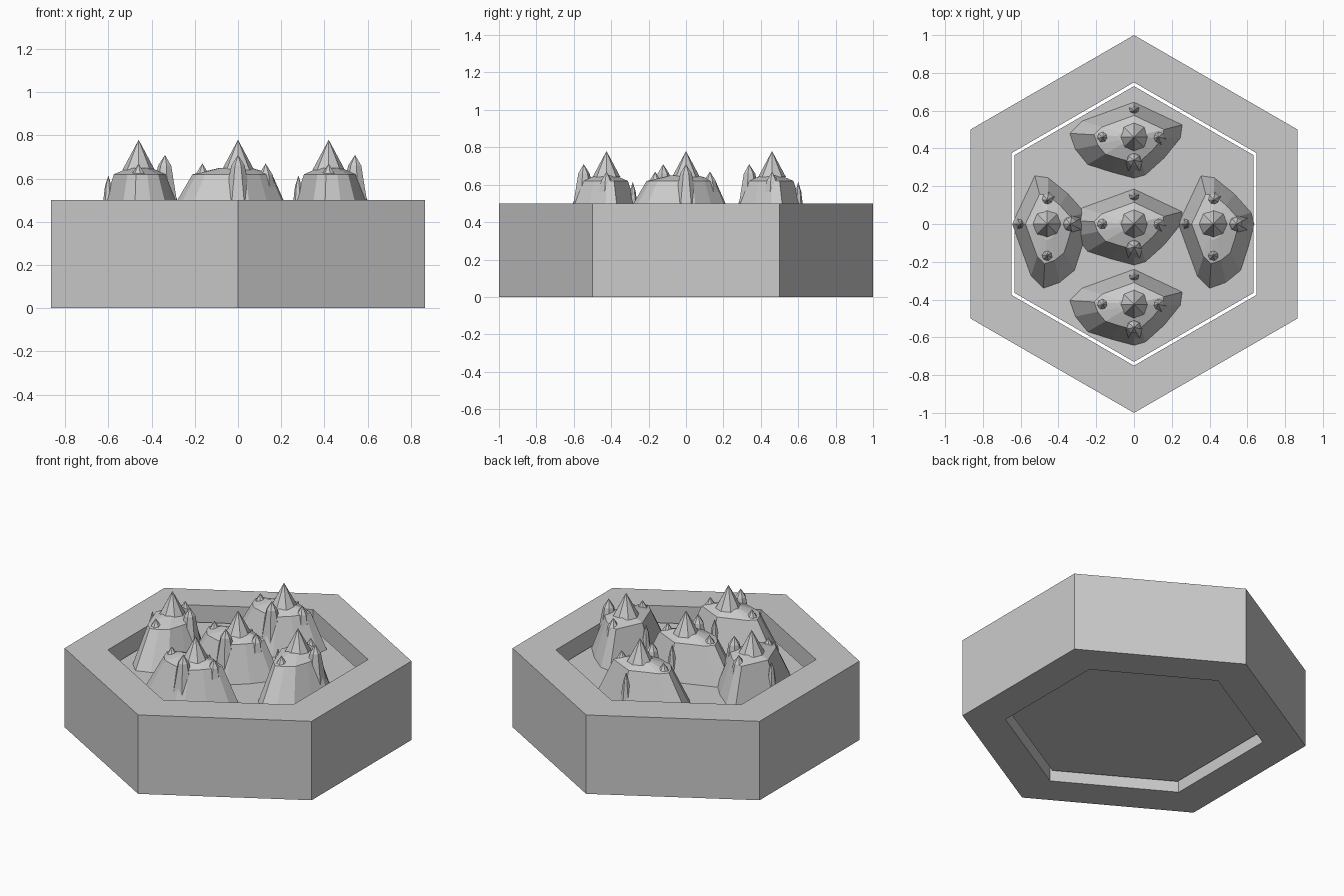
import bpy, bmesh, math
from mathutils import Matrix, Vector

cube = bpy.data.objects.get("Cube")
if cube:
    bpy.data.objects.remove(cube, do_unlink=True)

stone = bpy.data.materials.new("grey_stone")
stone.use_nodes = True
stone.diffuse_color = (0.6, 0.6, 0.6, 1)
stone.node_tree.nodes["Principled BSDF"].inputs["Base Color"].default_value = (0.6, 0.6, 0.6, 1)

FLOOR = 0.4


def circle(radius, sides, z, cx=0, cy=0):
    """Ring of points with one corner towards +y."""
    step = 2 * math.pi / sides
    return [Vector((cx + radius * math.cos(math.pi / 2 + i * step),
                    cy + radius * math.sin(math.pi / 2 + i * step), z)) for i in range(sides)]


def loft(bm, rings, loop=False, apex=None):
    """Skin stacked rings; close the ends, loop back to the start or meet at an apex."""
    loops = [[bm.verts.new(p) for p in ring] for ring in rings]
    n = len(loops[0])
    pairs = list(zip(loops, loops[1:]))
    if loop:
        pairs.append((loops[-1], loops[0]))
    for a, b in pairs:
        for i in range(n):
            j = (i + 1) % n
            bm.faces.new((a[i], a[j], b[j], b[i]))
    if loop:
        return
    bm.faces.new(loops[0][::-1])
    if apex is None:
        bm.faces.new(loops[-1])
    else:
        tip = bm.verts.new(apex)
        for i in range(n):
            bm.faces.new((loops[-1][i], loops[-1][(i + 1) % n], tip))


def finish(name, bm):
    bmesh.ops.recalc_face_normals(bm, faces=bm.faces)
    mesh = bpy.data.meshes.new(name)
    bm.to_mesh(mesh)
    bm.free()
    mesh.materials.append(stone)
    obj = bpy.data.objects.new(name, mesh)
    bpy.context.collection.objects.link(obj)
    return obj


# Hexagonal frame with a through opening
bm = bmesh.new()
loft(bm, [circle(1, 6, 0), circle(1, 6, 0.5), circle(0.75, 6, 0.5), circle(0.75, 6, 0)], loop=True)
finish("hex_frame", bm)

# Loose floor plate inside the frame
bm = bmesh.new()
loft(bm, [circle(0.73, 6, 0.06), circle(0.73, 6, FLOOR)])
finish("floor_plate", bm)

# Mountain: faceted body, main peak and four side spires
OUTLINE = [(-0.34, 0.02), (-0.31, -0.065), (-0.245, -0.145), (-0.12, -0.185), (0, -0.217),
           (0.06, -0.2), (0.16, -0.11), (0.245, -0.005), (0.255, 0.065), (0, 0.185), (-0.275, 0.085)]
SPIRES = [(-0.165, 0, 0.67), (0.128, 0, 0.67), (0, -0.122, 0.71), (0, 0.14, 0.615)]


def mountain_mesh():
    bm = bmesh.new()
    levels = [(1, FLOOR), (0.62, 0.62), (0.25, 0.65)]
    loft(bm, [[Vector((x * s, y * s, z)) for x, y in OUTLINE] for s, z in levels])
    loft(bm, [circle(0.075, 8, 0.64)], apex=Vector((0, 0, 0.78)))
    for x, y, top in SPIRES:
        wide = 0.5 if y > 0 else 1
        loft(bm, [circle(0.085 * wide, 7, FLOOR, x * 0.95, y * 0.95),
                  circle(0.032 * wide, 7, top - 0.05, x, y)], apex=Vector((x, y, top)))
    return bm


PLACES = [("centre_mountain", 0, 0, 0), ("back_mountain", 0, 0.46, 0),
          ("front_mountain", 0, -0.425, 0), ("right_mountain", -0.46, 0, 90),
          ("left_mountain", 0.42, 0, 90)]
for name, x, y, turn in PLACES:
    obj = finish(name, mountain_mesh())
    obj.matrix_world = Matrix.Translation((x, y, 0)) @ Matrix.Rotation(math.radians(turn), 4, "Z")
